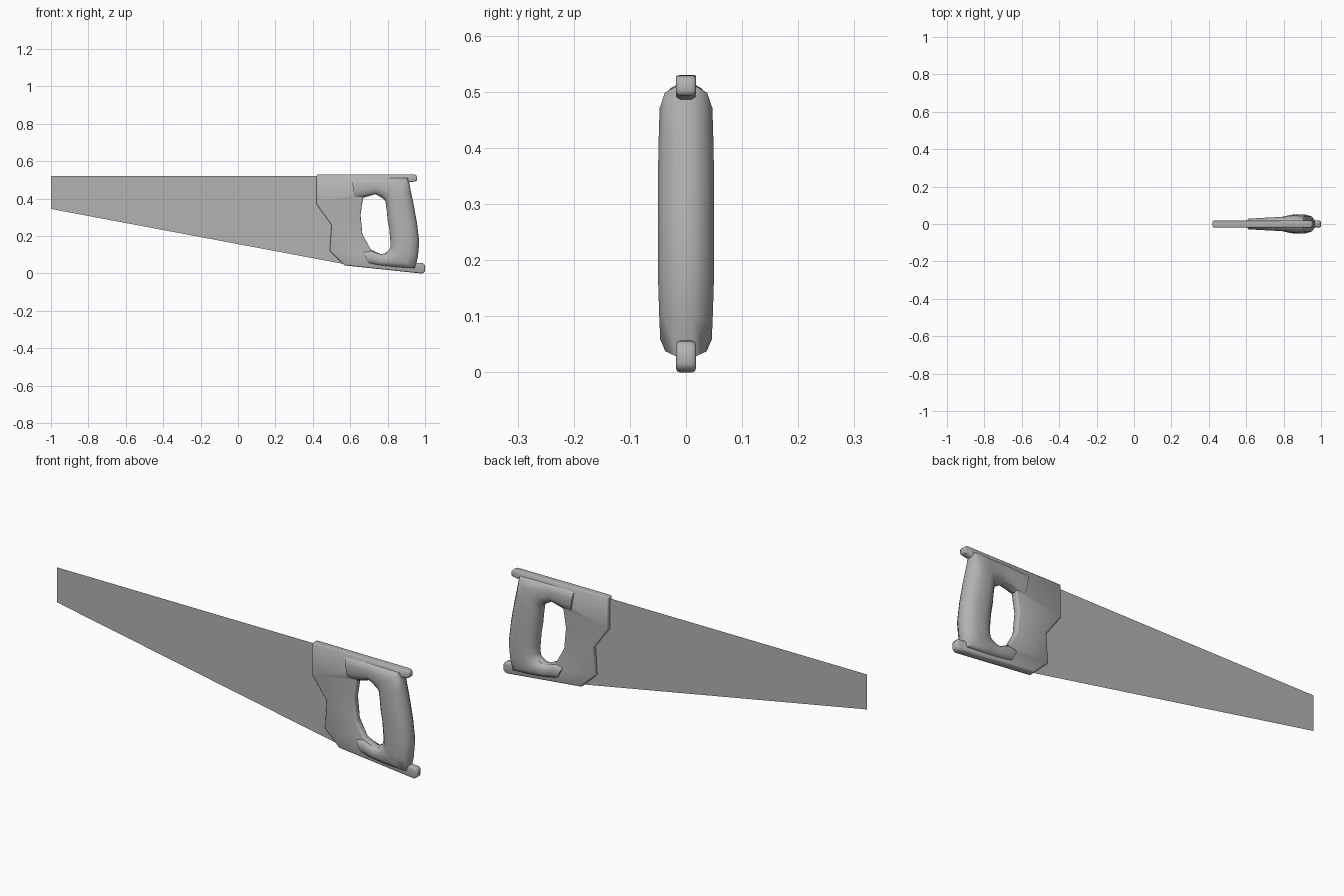
import bpy, bmesh, math

if "Cube" in bpy.data.objects:
    bpy.data.objects.remove(bpy.data.objects["Cube"])

GREY = bpy.data.materials.new('dark_grey')
GREY.diffuse_color = (.45, .45, .45, 1)
GREY.use_nodes = True
GREY.node_tree.nodes["Principled BSDF"].inputs["Base Color"].default_value = GREY.diffuse_color


def mesh_object(name, verts, faces):
    me = bpy.data.meshes.new(name)
    me.from_pydata(verts, [], faces)
    bm = bmesh.new()
    bm.from_mesh(me)
    bmesh.ops.recalc_face_normals(bm, faces=bm.faces)
    bm.to_mesh(me)
    bm.free()
    me.materials.append(GREY)
    ob = bpy.data.objects.new(name, me)
    bpy.context.collection.objects.link(ob)
    return ob


def select_only(ob):
    bpy.ops.object.select_all(action='DESELECT')
    ob.select_set(True)
    bpy.context.view_layer.objects.active = ob


def smooth(ob, angle):
    select_only(ob)
    bpy.ops.object.shade_smooth_by_angle(angle=math.radians(angle))


def plate(name, loops, half, bevel):
    """Filled x-z outline (first loop outer, others holes) with rounded rims."""
    cu = bpy.data.curves.new(name, 'CURVE')
    cu.dimensions = '2D'
    cu.fill_mode = 'BOTH'
    cu.extrude = half
    for loop in loops:
        sp = cu.splines.new('POLY')
        sp.points.add(len(loop) - 1)
        for p, (x, z) in zip(sp.points, loop):
            p.co = (x, z, 0, 1)
        sp.use_cyclic_u = True
    ob = bpy.data.objects.new(name, cu)
    bpy.context.collection.objects.link(ob)
    ob.rotation_euler.x = math.pi / 2
    select_only(ob)
    bpy.ops.object.convert(target='MESH')
    ob = bpy.context.object
    bpy.ops.object.transform_apply(rotation=True)
    bm = bmesh.new()
    bm.from_mesh(ob.data)
    bmesh.ops.remove_doubles(bm, verts=bm.verts, dist=1e-4)
    bmesh.ops.recalc_face_normals(bm, faces=bm.faces)
    bm.to_mesh(ob.data)
    bm.free()
    mod = ob.modifiers.new('rim', 'BEVEL')
    mod.width = bevel
    mod.segments = 2
    mod.limit_method = 'ANGLE'
    mod.angle_limit = math.radians(50)
    bpy.ops.object.modifier_apply(modifier=mod.name)
    ob.data.materials.clear()
    ob.data.materials.append(GREY)
    return ob


# blade: thin sheet running into the handle
mesh_object('blade',
            [(-1, 0, .52), (-1, 0, .345), (.57, 0, .05), (.62, 0, .05), (.62, 0, .52)],
            [(0, 1, 2, 3, 4)])

# handle core: thin plate with top and bottom rails and a hand hole
outer = [(.42, .53), (.948, .529), (.957, .518), (.957, .494), (.91, .487),
         (.935, .36), (.953, .235), (.957, .155), (.943, .057), (.99, .055),
         (1.0, .044), (1.0, .01), (.985, 0), (.95, .003), (.57, .043),
         (.49, .12), (.50, .26), (.42, .37)]
hole = [(.67, .41), (.735, .428), (.79, .39), (.80, .285), (.815, .21),
        (.815, .128), (.77, .10), (.71, .128), (.665, .21), (.655, .315)]
core = plate('handle_core', [outer, hole], .018, .009)
smooth(core, 50)

# grip: C-shaped sweep, each station = outer point, inner point, half thickness
stations = [
    ((.605, .516), (.625, .40), .028), ((.67, .516), (.67, .405), .032),
    ((.735, .516), (.735, .424), .035), ((.83, .515), (.768, .405), .038),
    ((.91, .512), (.788, .388), .047), ((.924, .44), (.795, .34), .049),
    ((.939, .37), (.80, .29), .05), ((.957, .27), (.809, .24), .05),
    ((.969, .17), (.814, .18), .05), ((.962, .09), (.815, .145), .048),
    ((.948, .027), (.808, .123), .046), ((.85, .032), (.785, .107), .038),
    ((.77, .04), (.765, .103), .035), ((.72, .047), (.71, .126), .032),
    ((.697, .053), (.667, .12), .027)]
half = [(0, .3), (.11, .8), (.33, 1), (.65, 1), (.86, .8), (1, .3)]
section = half + [(u, -v) for u, v in reversed(half)]
n = len(section)
verts = [(o[0] + (i[0] - o[0]) * u, t * v, o[1] + (i[1] - o[1]) * u)
         for o, i, t in stations for u, v in section]
faces = [(s * n + k, s * n + (k + 1) % n, (s + 1) * n + (k + 1) % n, (s + 1) * n + k)
         for s in range(len(stations) - 1) for k in range(n)]
faces += [tuple(range(n)), tuple(range(len(verts) - n, len(verts)))]
grip = mesh_object('grip', verts, faces)
smooth(grip, 50)
